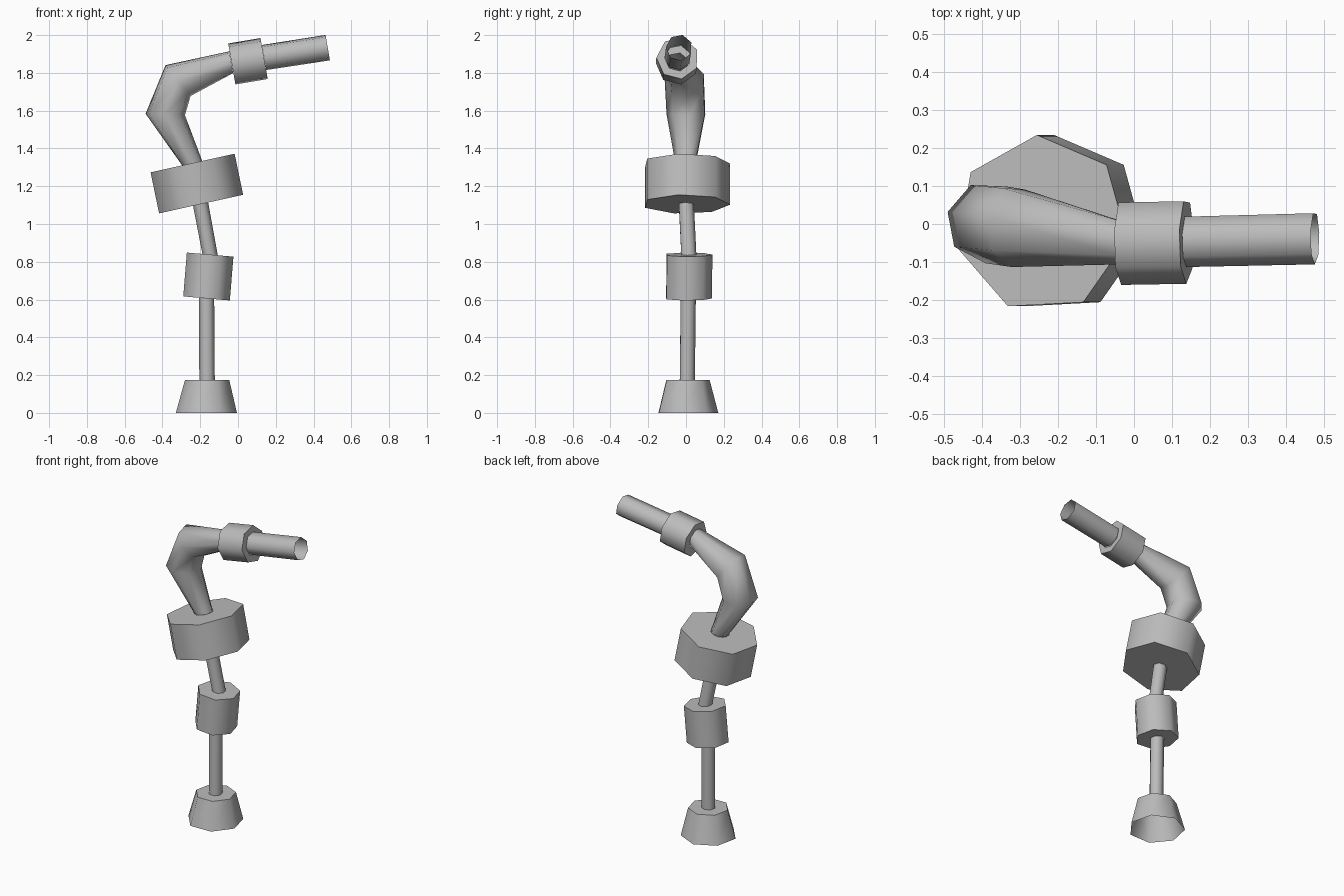
import bpy, bmesh, math
from mathutils import Vector

cube = bpy.data.objects.get("Cube")
if cube:
    bpy.data.objects.remove(cube, do_unlink=True)

SIDES = 7

grey = bpy.data.materials.new("plain_grey")
grey.use_nodes = True
colour = (0.5, 0.5, 0.5, 1)
grey.diffuse_color = colour
grey.node_tree.nodes["Principled BSDF"].inputs["Base Color"].default_value = colour


def add_ring(bm, centre, radius, tilt, phase):
    """Seven-sided ring; tilt leans its axis from +z towards +x."""
    t, verts = math.radians(tilt), []
    across = Vector((math.cos(t), 0, -math.sin(t)))
    for i in range(SIDES):
        a = math.radians(phase) + math.tau * i / SIDES
        offset = across * math.cos(a) + Vector((0, 1, 0)) * math.sin(a)
        verts.append(bm.verts.new(Vector(centre) + offset * radius))
    return verts


def tube(name, rings, phase):
    """Open shell lofted through rings of (centre, radius, tilt)."""
    bm = bmesh.new()
    loops = [add_ring(bm, c, r, t, phase) for c, r, t in rings]
    for low, high in zip(loops, loops[1:]):
        for i in range(SIDES):
            j = (i + 1) % SIDES
            bm.faces.new((low[i], low[j], high[j], high[i]))
    mesh = bpy.data.meshes.new(name)
    bm.to_mesh(mesh)
    bm.free()
    mesh.materials.append(grey)
    obj = bpy.data.objects.new(name, mesh)
    bpy.context.collection.objects.link(obj)
    bpy.ops.object.select_all(action='DESELECT')
    obj.select_set(True)
    bpy.context.view_layer.objects.active = obj
    bpy.ops.object.shade_smooth_by_angle(angle=math.radians(65))


def drum(name, low, high, radius, hole_low, hole_high, tilt, phase):
    """Thick collar whose flat ends close in to the neighbouring tubes."""
    tube(name, [(low, hole_low, tilt), (low, radius, tilt),
                (high, radius, tilt), (high, hole_high, tilt)], phase)


LOWER, UPPER = 91, 165

# Flared foot, open underneath
foot_top = (-0.164, 0.005, 0.175)
tube("flared_foot", [((-0.168, 0.005, 0), 0.166, 0), (foot_top, 0.12, 0),
                     (foot_top, 0.042, 0)], LOWER)

# Lower rod and small collar
collar_low, collar_high = (-0.167, 0.01, 0.606), (-0.148, 0.013, 0.838)
tube("lower_rod", [(foot_top, 0.042, 0), (collar_low, 0.042, 4)], LOWER)
drum("lower_collar", collar_low, collar_high, 0.127, 0.042, 0.042, 5, LOWER)

# Middle rod and large drum
drum_low, drum_high = (-0.198, 0, 1.105), (-0.243, 0, 1.322)
tube("middle_rod", [(collar_high, 0.042, 5), (drum_low, 0.042, -12)], LOWER)
drum("large_drum", drum_low, drum_high, 0.234, 0.042, 0.056, -12.5, LOWER + 2)

# Bent arm swelling at the elbow
cuff_low, cuff_high = (-0.033, -0.047, 1.848), (0.138, -0.044, 1.877)
tube("bent_arm", [(drum_high, 0.056, -12.5), ((-0.386, 0.004, 1.58), 0.107, 2),
                  ((-0.318, -0.005, 1.76), 0.108, 51),
                  ((-0.036, -0.046, 1.857), 0.06, 80)], UPPER)

# Upper cuff and open nozzle
drum("upper_cuff", cuff_low, cuff_high, 0.113, 0.06, 0.069, 80, UPPER)
tube("open_nozzle", [((0.138, -0.044, 1.882), 0.069, 80),
                     ((0.475, -0.036, 1.934), 0.07, 80.5)], UPPER)
